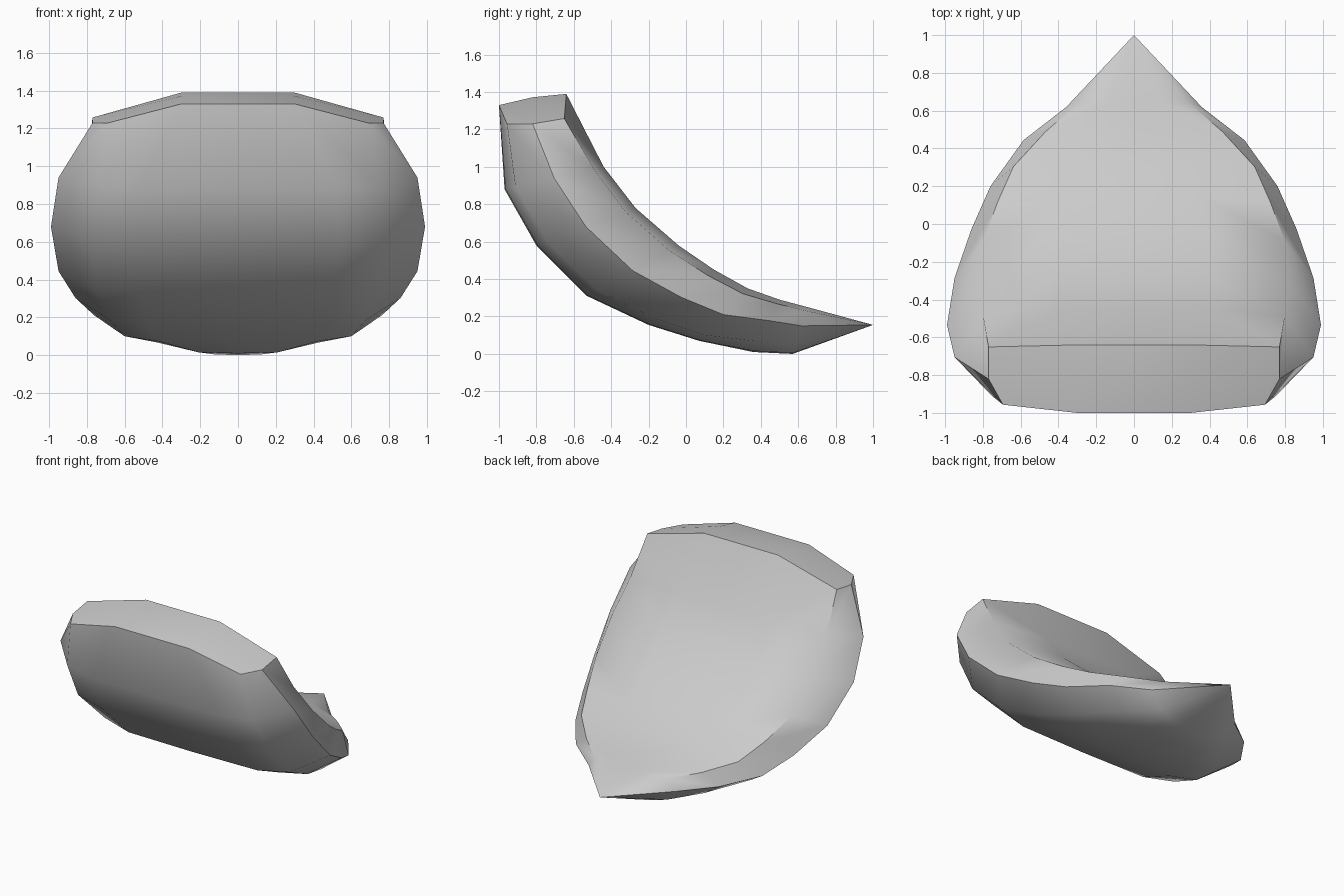
import bpy, bmesh, math

if "Cube" in bpy.data.objects:
    bpy.data.objects.remove(bpy.data.objects["Cube"])

# stations: outer (y, z), inner (y, z), half width
STATIONS = [
    ((-1.00, 1.33), (-0.64, 1.39), 0.77),
    ((-0.97, 0.88), (-0.44, 1.00), 0.95),
    ((-0.80, 0.58), (-0.27, 0.78), 0.99),
    ((-0.53, 0.31), (-0.04, 0.58), 0.95),
    ((-0.20, 0.155), (0.15, 0.45), 0.86),
    ((0.07, 0.07), (0.33, 0.35), 0.76),
    ((0.36, 0.01), (0.50, 0.29), 0.585),
    ((0.57, 0.00), (0.65, 0.25), 0.36),
]
# half section: (fraction of width, fraction from outer to inner face)
SECTION = [(0, 0), (0.55, 0.01), (0.79, 0.11), (1, 0.5), (0.84, 0.9), (0.4, 1), (0, 1)]
END_SECTION = [(0, 0), (0.39, 0), (0.9, 0.12), (1, 0.5), (1, 0.97), (0.39, 1), (0, 1)]
TIP_SECTION = [(0, 0), (0.36, 0.02), (0.72, 0.2), (1, 0.6), (0.8, 0.92), (0.4, 1), (0, 1)]

bm = bmesh.new()


def ring(outer, inner, width, section, rounded):
    verts = []
    for u, t in section:
        x = u * width
        y = outer[0] + (inner[0] - outer[0]) * t
        z = outer[1] + (inner[1] - outer[1]) * t
        if rounded:  # sloping shoulders of the thick end
            z -= 0.13 * max(0, x - 0.3) / 0.47
        verts.append(bm.verts.new((x, y, z)))
    return verts


rings = []
for i, (outer, inner, width) in enumerate(STATIONS):
    section = END_SECTION if i == 0 else TIP_SECTION if i >= 6 else SECTION
    rings.append(ring(outer, inner, width, section, i == 0))

# curved shell
for a, b in zip(rings, rings[1:]):
    for j in range(6):
        bm.faces.new((a[j], a[j + 1], b[j + 1], b[j]))

# pointed end
tip = bm.verts.new((0, 1.0, 0.155))
last = rings[-1]
for j in range(6):
    bm.faces.new((last[j], last[j + 1], tip))

# thick end, slightly crowned
e = rings[0]
m0 = bm.verts.new((0, -0.82, 1.372))
m1 = bm.verts.new((0.3, -0.82, 1.372))
for f in ((e[0], e[1], m1, m0), (e[1], e[2], e[3], m1),
          (m0, m1, e[5], e[6]), (m1, e[3], e[4], e[5])):
    bm.faces.new(f)

# other half
bmesh.ops.mirror(bm, geom=bm.verts[:] + bm.edges[:] + bm.faces[:],
                 axis='X', merge_dist=0.0005)
bmesh.ops.remove_doubles(bm, verts=bm.verts[:], dist=0.0005)
bmesh.ops.recalc_face_normals(bm, faces=bm.faces[:])

mesh = bpy.data.meshes.new("curved_scale")
bm.to_mesh(mesh)
bm.free()
scale = bpy.data.objects.new("curved_scale", mesh)
bpy.context.collection.objects.link(scale)

grey = bpy.data.materials.new("light_grey")
grey.diffuse_color = (0.6, 0.6, 0.6, 1)
grey.use_nodes = True
grey.node_tree.nodes["Principled BSDF"].inputs["Base Color"].default_value = grey.diffuse_color
mesh.materials.append(grey)

bpy.context.view_layer.objects.active = scale
scale.select_set(True)
bpy.ops.object.shade_smooth_by_angle(angle=math.radians(50))
